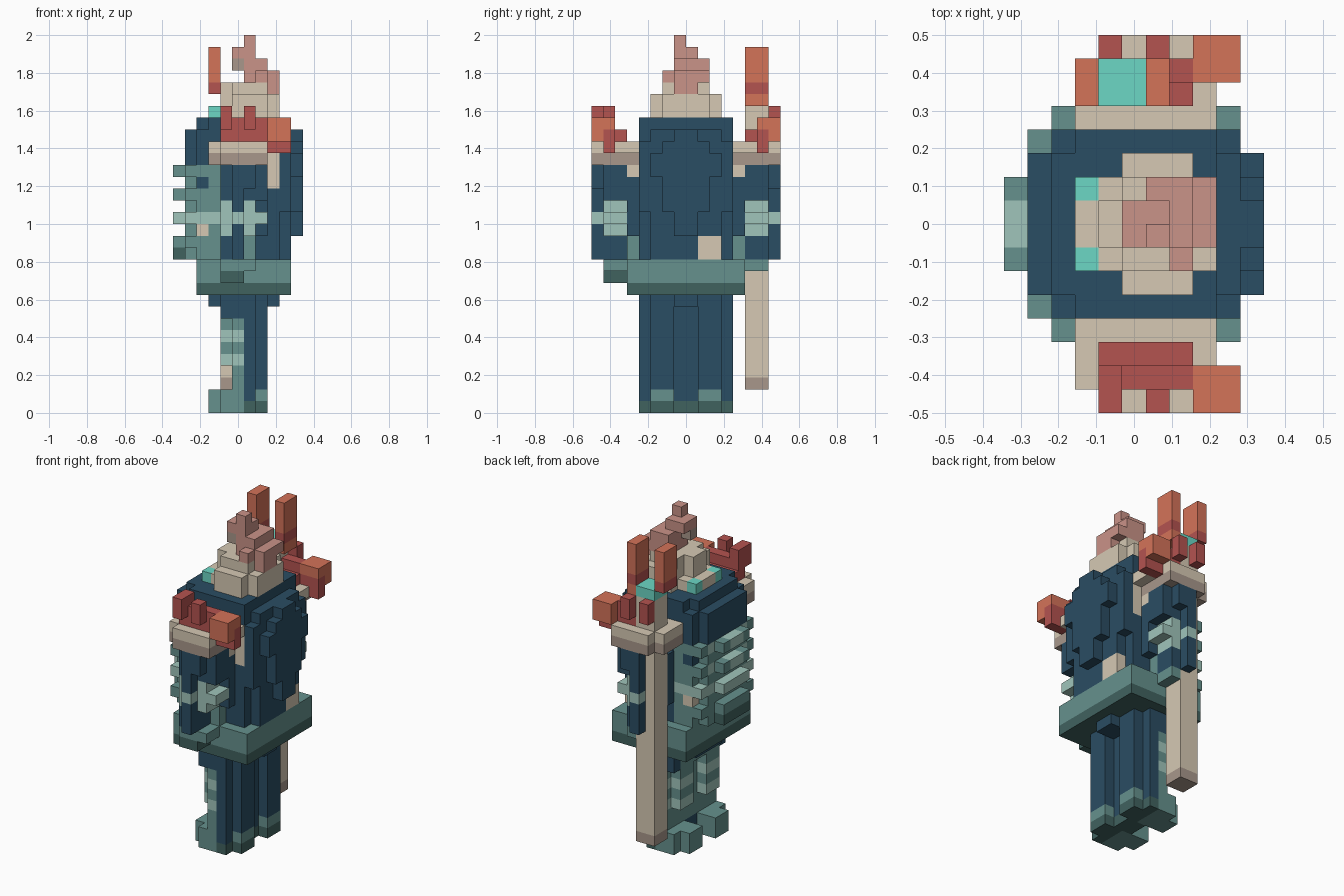
import bpy
import bmesh

cube = bpy.data.objects.get("Cube")
if cube:
    bpy.data.objects.remove(cube, do_unlink=True)

UNIT = 1 / 16
COUNT_X, COUNT_Y = 11, 16


def make_material(name, hex_code):
    """Flat material from an sRGB hex code, stored as linear values."""
    srgb = [int(hex_code[n:n + 2], 16) / 255 for n in (0, 2, 4)]
    colour = [((c + 0.055) / 1.055) ** 2.4 for c in srgb] + [1]
    material = bpy.data.materials.new(name)
    material.use_nodes = True
    material.diffuse_color = colour
    material.node_tree.nodes["Principled BSDF"].inputs["Base Color"].default_value = colour
    return material


navy = make_material("navy cloth", "2a4d63")
tan = make_material("pale bone", "d6c9b4")
brown = make_material("shaded bone", "a8978b")
green = make_material("sea green", "66918d")
light = make_material("light green", "a0c5bb")
dark = make_material("dark green", "40625f")
red = make_material("deep red", "b45350")
orange = make_material("burnt orange", "d47359")
pink = make_material("dusty pink", "ca9388")
teal = make_material("bright teal", "6cd7c5")

cells = {}


def box(part, material, xs, ys, zs, both=False):
    """Fill a block of unit cells; both=True also fills its y mirror image."""
    for x in range(xs[0], xs[-1] + 1):
        for y in range(ys[0], ys[-1] + 1):
            for z in range(zs[0], zs[-1] + 1):
                cells[x, y, z] = (part, material)
                if both:
                    cells[x, COUNT_Y - 1 - y, z] = (part, material)


# Legs with shin armour and feet
box("legs", navy, (5, 6), (4, 11), (1, 9))
box("legs", navy, (7,), (5, 6), (1, 9), both=True)
box("legs", navy, (4,), (4, 11), (8, 9))
box("legs", navy, (3,), (6, 9), (9,))
box("legs", navy, (7, 8), (7, 8), (9,))
box("shin_armour", green, (5,), (4, 11), (2, 7))
box("shin_armour", green, (4,), (5, 10), (8,))
for level in range(4, 8):
    box("shin_armour", green if level % 2 else light, (4,), (5, 6), (level,), both=True)
    if level % 2 == 0:
        box("shin_armour", light, (5,), (4,), (level,), both=True)
box("feet", dark, (5, 6), (4, 11), (0,))
box("feet", dark, (7,), (5, 6), (0,), both=True)
box("feet", green, (7,), (5, 6), (1,), both=True)
box("feet", green, (3, 5), (5, 6), (0, 1), both=True)
box("feet", green, (4, 5), (4,), (0, 1), both=True)

# Wide belt skirt
box("belt", dark, (2, 9), (3, 12), (10,))
box("belt", green, (2, 9), (3, 12), (11, 12))

# Cloak, stepped towards the rounded back and collar
box("cloak", navy, (3, 8), (4, 11), (13, 22))
box("cloak", navy, (9,), (4, 11), (17, 22))
box("cloak", navy, (9,), (5, 10), (15, 23))
box("cloak", navy, (9,), (5, 8), (13, 14))
box("cloak", navy, (2, 8), (4, 11), (21, 23))
box("cloak", navy, (3, 8), (4, 11), (24,))
box("cloak", navy, (2,), (5, 10), (24,))
box("cloak", navy, (1,), (5, 10), (21, 23))
box("cloak", navy, (10,), (7, 8), (15, 23))
box("cloak", navy, (10,), (6, 9), (17, 22))
box("cloak", navy, (10,), (5, 10), (20, 21))
box("cloak_patch", tan, (9,), (9, 10), (13, 14))
box("cloak_trim", tan, (8,), (4,), (19, 21), both=True)

# Chest scales in staggered ledges
box("chest_scales", green, (2, 3), (4, 11), (13, 20))
box("chest_scales", green, (1,), (5, 10), (13, 20))
for level in range(14, 21, 2):
    box("chest_scales", green, (0,), (6, 9), (level,))
    box("chest_scales", green, (1,), (4, 11), (level,))
    if level > 14:
        box("chest_scales", light, (0,), (7, 8), (level,))
        box("chest_scales", light, (1,), (5,), (level,), both=True)
box("chest_scales", light, (1, 3), (4,), (16,), both=True)
box("chest_scales", light, (0,), (6, 9), (16,))
box("chest_scales", dark, (0,), (6, 9), (13,))
box("chest_scales", navy, (2,), (4,), (19,), both=True)
box("chest_scales", tan, (2,), (4,), (15,), both=True)

# Arms with cuffs
box("arm", navy, (4, 7), (3,), (15, 19), both=True)
box("arm", navy, (4, 7), (1, 2), (18, 20), both=True)
box("arm", navy, (5, 6), (0,), (19, 20), both=True)
box("arm", navy, (5,), (0,), (13, 18), both=True)
box("arm", navy, (4, 5), (1, 2), (13, 17), both=True)
box("arm", green, (6,), (3,), (13, 14), both=True)
box("cuff", light, (4, 6), (1, 2), (15, 17), both=True)
box("cuff", light, (7,), (1, 2), (16,), both=True)
box("cuff", light, (5,), (0,), (16,), both=True)
box("armpit", tan, (5, 7), (3,), (20,), both=True)
box("hand", green, (4, 6), (1, 2), (12,), both=True)
box("hand", dark, (4, 5), (1, 2), (11,))
box("left_sleeve", navy, (6,), (13, 14), (13, 14))

# Shoulder plates with crests
box("shoulder_plate", brown, (3, 7), (1, 3), (21,), both=True)
box("shoulder_plate", brown, (4, 7), (0,), (21,), both=True)
box("shoulder_plate", tan, (3, 8), (1, 3), (22,), both=True)
box("shoulder_plate", tan, (4, 7), (0,), (22,), both=True)
box("shoulder_crest", red, (4, 7), (1,), (23, 24), both=True)
box("shoulder_crest", red, (4, 7), (2,), (23,), both=True)
for x in (4, 6):
    box("shoulder_crest", red, (x,), (0,), (24, 25), both=True)
box("shoulder_crest", red, (4,), (1,), (25,), both=True)
box("shoulder_crest", red, (8, 9), (1,), (22, 23), both=True)
box("shoulder_crest", orange, (8, 9), (0,), (23,), both=True)
box("shoulder_crest", orange, (8, 9), (0, 1), (24,), both=True)

# Staff with a forked head
staff_y = (13, 14)
box("staff", tan, (4, 5), staff_y, (3, 25))
box("staff", brown, (4, 5), staff_y, (2,))
box("staff_gem", teal, (4, 5), staff_y, (26,))
box("staff_prong", orange, (6,), staff_y, (26,))
for x in (3, 6):
    box("staff_prong", red, (x,), staff_y, (27,))
    box("staff_prong", orange, (x,), staff_y, (28, 30))

# Head, eyes and swept crest
box("head", tan, (3, 8), (6, 9), (25,))
box("head", tan, (5, 8), (6, 9), (26,))
box("head", tan, (5, 7), (5, 10), (25, 26))
box("head", tan, (5, 7), (6, 9), (27,))
box("head", tan, (4,), (7, 8), (26, 27))
box("eye", teal, (3,), (6,), (25,), both=True)
box("head_crest", pink, (6, 8), (7, 8), (27, 28))
box("head_crest", pink, (7,), (6, 9), (28,))
box("head_crest", pink, (6, 8), (9,), (28,))
box("head_crest", pink, (6, 7), (7, 9), (29,))
box("head_crest", brown, (5,), (7,), (29,))
box("head_crest", pink, (5, 6), (7, 8), (30,))
box("head_crest", pink, (6,), (7,), (31,))


def build_part(part):
    """Mesh the outer faces of every cell that belongs to a part."""
    mesh = bpy.data.meshes.new(part)
    bm = bmesh.new()
    corners = {}

    def corner(point):
        if point not in corners:
            x, y, z = point
            corners[point] = bm.verts.new(
                ((x - COUNT_X / 2) * UNIT, (y - COUNT_Y / 2) * UNIT, z * UNIT))
        return corners[point]

    slots = []
    for cell, (owner, material) in cells.items():
        if owner != part:
            continue
        if material not in slots:
            slots.append(material)
            mesh.materials.append(material)
        for axis in range(3):
            for step in (0, 1):
                near = list(cell)
                near[axis] += 2 * step - 1
                if tuple(near) in cells:
                    continue
                ring = []
                for u, v in ((0, 0), (1, 0), (1, 1), (0, 1)):
                    point = list(cell)
                    point[axis] += step
                    point[(axis + 1) % 3] += u
                    point[(axis + 2) % 3] += v
                    ring.append(corner(tuple(point)))
                face = bm.faces.new(ring if step else ring[::-1])
                face.material_index = slots.index(material)
    bm.to_mesh(mesh)
    bm.free()
    bpy.context.collection.objects.link(bpy.data.objects.new(part, mesh))


for part in dict.fromkeys(owner for owner, _ in cells.values()):
    build_part(part)
